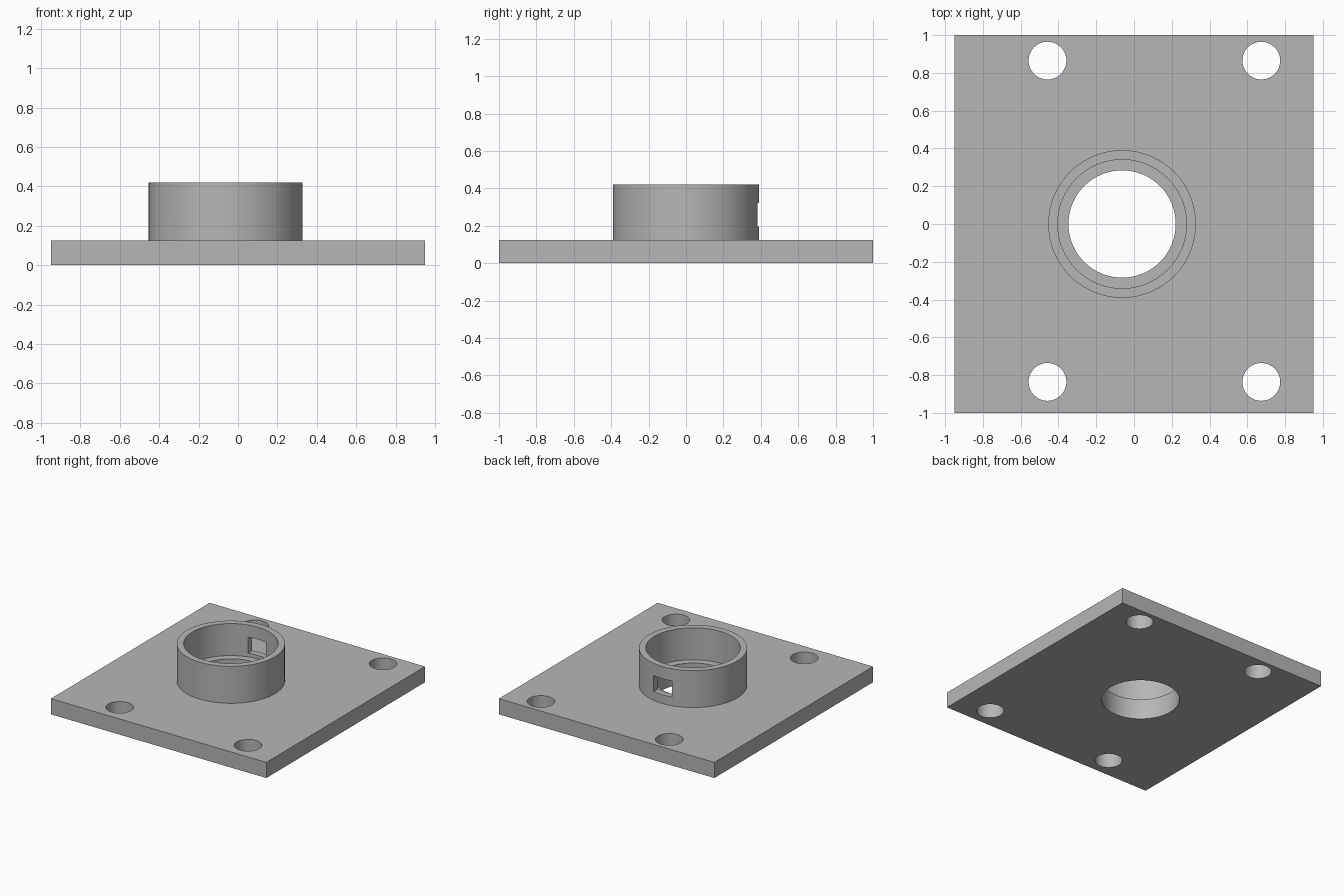
import bpy
import math

default = bpy.data.objects.get("Cube")
if default:
    bpy.data.objects.remove(default, do_unlink=True)

PLATE_TOP, LEDGE, RIM_TOP = 0.125, 0.165, 0.42
COLLAR_X = -0.063

grey = bpy.data.materials.new("plain grey")
grey.use_nodes = True
colour = (0.47, 0.47, 0.47, 1)
grey.diffuse_color = colour
grey.node_tree.nodes["Principled BSDF"].inputs["Base Color"].default_value = colour


def box(name, x, y, z):
    """Box from (low, high) ranges on each axis."""
    ranges = (x, y, z)
    bpy.ops.mesh.primitive_cube_add(size=1, location=[sum(r) / 2 for r in ranges])
    ob = bpy.context.object
    ob.name = name
    ob.scale = [r[1] - r[0] for r in ranges]
    bpy.ops.object.transform_apply(location=True, rotation=True, scale=True)
    ob.data.materials.append(grey)
    return ob


def cylinder(name, x, y, radius, low, high, sides=64):
    bpy.ops.mesh.primitive_cylinder_add(
        vertices=sides, radius=radius, depth=high - low,
        location=(x, y, (low + high) / 2))
    ob = bpy.context.object
    ob.name = name
    ob.data.materials.append(grey)
    return ob


def combine(target, tool, operation):
    """Apply a boolean and discard the tool."""
    mod = target.modifiers.new(operation.lower(), "BOOLEAN")
    mod.operation, mod.solver, mod.object = operation, "EXACT", tool
    bpy.context.view_layer.objects.active = target
    bpy.ops.object.modifier_apply(modifier=mod.name)
    bpy.data.objects.remove(tool, do_unlink=True)


# Base plate with the raised collar
mount = box("mounting_plate", (-0.95, 0.95), (-1, 1), (0, PLATE_TOP))
combine(mount, cylinder("collar", COLLAR_X, 0, 0.391, 0.05, RIM_TOP), "UNION")

# Stepped opening through the collar, leaving a ledge
combine(mount, cylinder("pocket", COLLAR_X, 0, 0.341, LEDGE, 0.6), "DIFFERENCE")
combine(mount, cylinder("bore", COLLAR_X, 0, 0.284, -0.1, 0.6), "DIFFERENCE")

# Four screw holes
for x in (-0.458, 0.674):
    for y in (-0.836, 0.865):
        combine(mount, cylinder("screw_hole", x, y, 0.1, -0.1, 0.3, 48), "DIFFERENCE")

# Window in the back of the collar
window = box("window", (COLLAR_X - 0.08, COLLAR_X + 0.08), (0.2, 0.6), (0.195, 0.322))
combine(mount, window, "DIFFERENCE")

bpy.ops.object.select_all(action="DESELECT")
mount.select_set(True)
bpy.context.view_layer.objects.active = mount
bpy.ops.object.shade_smooth_by_angle(angle=math.radians(30))
